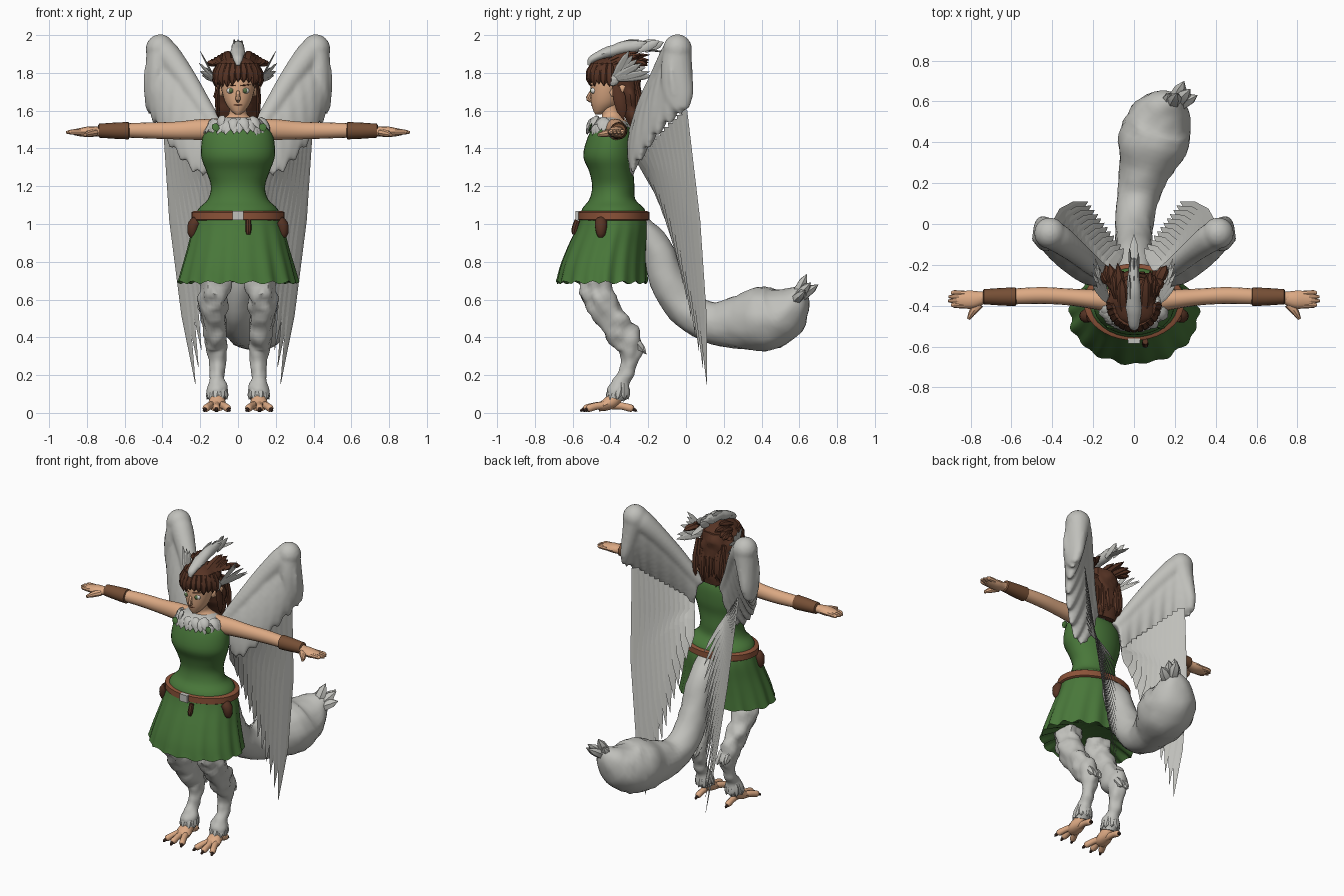
import bpy, bmesh, math, random
from mathutils import Vector, noise

random.seed(4)
V = Vector
TAU = 2 * math.pi
X, Y, Z = V((1, 0, 0)), V((0, 1, 0)), V((0, 0, 1))


def material(name, rgb):
    m = bpy.data.materials.new(name)
    m.diffuse_color = (*rgb, 1)
    return m


GREY = material("feather grey", (.53, .53, .50))
GREEN = material("dress green", (.066, .185, .042))
SKIN = material("skin", (.72, .40, .23))
HAIR = material("dark brown", (.095, .034, .018))
LEATHER = material("cuff leather", (.18, .078, .036))
BELT = material("belt leather", (.26, .085, .04))
DARK = material("claw dark", (.05, .025, .018))
IRIS = material("eye green", (.10, .17, .06))
WHITE = material("eye white", (.75, .75, .72))


def catmull(pts, k):
    """Smoothly resample a row of vectors or tuples."""
    p = [V(q) for q in pts]
    p = [p[0] * 2 - p[1]] + p + [p[-1] * 2 - p[-2]]
    out = []
    for i in range(1, len(p) - 2):
        a, b, c, d = p[i - 1:i + 3]
        for j in range(k):
            t = j / k
            out.append(b + (c - a) * (.5 * t) + (a * 2 - b * 5 + c * 4 - d) * (.5 * t * t)
                       + (b * 3 - a - c * 3 + d) * (.5 * t ** 3))
    return out + [p[-2]]


def sweep(pts, side=X, n=16, k=4, flat=False, bump=0, phase=0, shape=None):
    """Rings along (x, y, z, radius_a, radius_b) points."""
    q = catmull(pts, k)
    rings = []
    for i, s in enumerate(q):
        c = V(s[:3])
        t = Z if flat else (V(q[min(i + 1, len(q) - 1)][:3]) - V(q[max(i - 1, 0)][:3])).normalized()
        a = (side - t * side.dot(t)).normalized()
        b = t.cross(a)
        ring = []
        for j in range(n):
            u = TAU * j / n + phase
            f = shape(u, i / (len(q) - 1)) if shape else 1
            d = (a * (math.cos(u) * max(s[3], .001)) + b * (math.sin(u) * max(s[4], .001))) * f
            if bump:
                d *= 1 + bump * noise.noise((c + d) * 17)
            ring.append(c + d)
        rings.append(ring)
    return rings


def ball(c, rx, ry, rz, n=16, bump=0):
    m = n // 2
    arcs = [math.pi * i / m for i in range(m + 1)]
    return sweep([(c[0], c[1], c[2] - rz * math.cos(a), rx * math.sin(a), ry * math.sin(a)) for a in arcs],
                 n=n, k=1, flat=True, bump=bump)


def blade(root, tip, w, side=X, th=.003, bend=(0, 0, 0)):
    """Pointed feather or tuft."""
    r, t = V(root), V(tip)
    row = [(*(r.lerp(t, f) + V(bend) * (4 * f * (1 - f))), w * g, max(th * g, .0006))
           for f, g in ((0, .6), (.4, 1), (.75, .8), (1, .02))]
    return sweep(row, side, n=6, k=1)


def build(name, lofts, mat, mirror=False, smooth=40, fuse=0):
    bm = bmesh.new()
    for rings in lofts:
        vs = [[bm.verts.new(p) for p in r] for r in rings]
        n = len(vs[0])
        for a, b in zip(vs, vs[1:]):
            for j in range(n):
                bm.faces.new((a[j], a[(j + 1) % n], b[(j + 1) % n], b[j]))
        bm.faces.new(vs[0][::-1])
        bm.faces.new(vs[-1])
    bmesh.ops.recalc_face_normals(bm, faces=bm.faces)
    me = bpy.data.meshes.new(name)
    bm.to_mesh(me)
    bm.free()
    me.materials.append(mat)
    ob = bpy.data.objects.new(name, me)
    bpy.context.collection.objects.link(ob)
    if fuse:
        r = ob.modifiers.new("fuse", 'REMESH')
        r.mode, r.voxel_size, r.use_smooth_shade = 'VOXEL', fuse, True
        ob.modifiers.new("soften", 'SMOOTH').iterations = 4
    if mirror:
        ob.modifiers.new("mirror", 'MIRROR')
    if smooth:
        bpy.ops.object.select_all(action='DESELECT')
        ob.select_set(True)
        bpy.context.view_layer.objects.active = ob
        bpy.ops.object.shade_smooth_by_angle(angle=math.radians(smooth))


# dress: bodice and pleated skirt, folded in at the hem
build("bodice", [sweep([(0, -.39, 1.53, .155, .09), (0, -.395, 1.46, .188, .125), (0, -.405, 1.36, .195, .139),
                        (0, -.395, 1.28, .168, .118), (0, -.385, 1.2, .143, .112), (0, -.39, 1.13, .16, .122),
                        (0, -.385, 1.08, .21, .165), (0, -.385, 1.02, .23, .18)], n=32, flat=True)], GREEN)
pleat = lambda u, f: 1 + f * (.024 * math.sin(17 * u) + .016 * math.sin(11 * u + 1))
skirt = sweep([(0, -.385, 1.05, .225, .172), (0, -.39, .98, .242, .19), (0, -.415, .88, .265, .21),
               (0, -.435, .78, .292, .228), (0, -.445, .69, .315, .24)], n=96, flat=True, shape=pleat)
for j, p in enumerate(skirt[-1]):
    p.z += .008 * math.sin(j * 1.1)
skirt.append([V((p.x * .9, -.44 + (p.y + .44) * .9, p.z + .015)) for p in skirt[-1]])
skirt.append([V((p.x * .6, -.43 + (p.y + .43) * .6, .75)) for p in skirt[-1]])
build("skirt", [skirt], GREEN)

# belt, buckle and pouches
build("belt", [sweep([(0, -.382, z, .236 + d, .178 + d) for z, d in
                      ((1.018, 0), (1.024, .01), (1.062, .01), (1.068, 0))], n=40, k=1, flat=True)], BELT)
build("buckle", [sweep([(0, -.572, 1.02, .04, .018), (0, -.572, 1.068, .04, .018)],
                       n=4, k=1, flat=True, phase=TAU / 8)], GREY, smooth=0)
build("side_pouches", [sweep([(.215, -.45, 1.015, .03, .03), (.235, -.45, .995, .032, .034),
                              (.24, -.45, .95, .026, .026), (.238, -.45, .93, .014, .014)], n=10, k=2)], HAIR, True)
build("front_pouch", [sweep([(.055, -.575, 1.02, .014, .015), (.055, -.59, .97, .016, .017),
                             (.055, -.592, .945, .01, .01)], n=8, k=2)], HAIR)

# upper chest, neck and head
build("chest_and_neck", [sweep([(0, -.385, 1.46, .165, .09), (0, -.38, 1.53, .14, .075), (0, -.39, 1.57, .06, .055),
                                (0, -.405, 1.61, .045, .045), (0, -.41, 1.68, .045, .045)], n=20, flat=True)], SKIN)
build("head", [sweep([(0, -.465, 1.58, .012, .015), (0, -.45, 1.598, .036, .04), (0, -.43, 1.64, .066, .072),
                      (0, -.42, 1.7, .085, .086), (0, -.41, 1.76, .092, .095), (0, -.4, 1.83, .08, .09),
                      (0, -.4, 1.87, .03, .04)], n=24, flat=True),
               sweep([(0, -.497, 1.71, .008, .006), (0, -.511, 1.68, .011, .012), (0, -.516, 1.662, .014, .013),
                      (0, -.495, 1.648, .008, .008)], n=8, k=2)], SKIN)
build("ears", [blade((.08, -.40, 1.69), (.118, -.32, 1.73), .028, Z, .008)], SKIN, True)
build("eyes", [ball((.038, -.488, 1.706), .022, .018, .017, 12)], WHITE, True)
build("irises", [ball((.038, -.499, 1.706), .013, .010, .013, 10)], IRIS, True)
build("eyebrows", [blade((.015, -.506, 1.733), (.065, -.483, 1.738), .005, Z, .004)], HAIR, True)
build("mouth", [sweep([(-.022, -.493, 1.632, .003, .004), (0, -.499, 1.629, .004, .004),
                       (.022, -.493, 1.632, .003, .004)], Y, n=6)], BELT)

# hair: cap, curtain down the back, fringe and loose locks
hair = [ball((0, -.385, 1.81), .118, .125, .075, 24, .22),
        sweep([(0, -.34, 1.84, .09, .08), (0, -.325, 1.76, .116, .09), (0, -.305, 1.65, .112, .06),
               (0, -.285, 1.57, .10, .045), (0, -.275, 1.5, .07, .025)], n=28, flat=True, bump=.3)]
for i in range(13):
    a = math.pi * (1 + (i + .5) / 13)
    c, s = math.cos(a), math.sin(a)
    hair.append(blade((.10 * c, -.39 + .105 * s, 1.85), (.122 * c, -.39 + .125 * s, random.uniform(1.72, 1.755)),
                      .026, V((-s, c, 0)), .016, (.012 * c, .012 * s, 0)))
for i in range(11):
    x = (i - 5) * .02
    hair.append(blade((x, -.27, 1.78), (x * 1.0, -.25 + random.uniform(-.02, .01), random.uniform(1.45, 1.55)),
                      .022, X, .016, (0, .015, 0)))
for s in (-1, 1):
    hair.append(blade((s * .098, -.37, 1.75), (s * .1, -.33, 1.55), .034, Y, .014, (s * .012, 0, 0)))
    for i in range(6):
        hair.append(blade((s * (.05 + .012 * i), -.44 + .03 * i, 1.845),
                          (s * (.06 + .02 * i), -.25 + random.uniform(-.05, .07), 1.91 - .014 * i),
                          .03, X, .02, (0, 0, .01)))
build("hair", hair, HAIR)

# crest and temple feathers
crest = [sweep([(0, -.515, 1.84, .01, .008), (0, -.49, 1.88, .032, .022), (0, -.38, 1.92, .036, .03),
                (0, -.27, 1.94, .032, .032), (0, -.17, 1.955, .012, .012)], n=12, bump=.25)]
for i in range(7):
    x = (i % 3 - 1) * .018
    crest.append(blade((x, -.40 + .03 * i, 1.92), (x * 1.2, -.25 + .022 * i, 1.975 - .006 * (i % 4)), .024, Z, .008))
crest.append(blade((0, -.25, 1.93), (0, -.05, 1.90), .022, X, .006))
build("crest", crest, GREY)
temple = [ball((.118, -.39, 1.768), .018, .038, .038, 12)]
for i in range(7):
    temple.append(blade((.12, -.385, 1.765), (.19 + .018 * math.sin(i * 2.5), -.17 - .022 * i, 1.785 + .022 * i),
                        .022, V((.5, 0, 1)), .005))
build("temple_feathers", temple, GREY, True, 0)

# ragged fur collar with small leaves
collar = [ball((0, -.405, 1.52), .16, .115, .048, 28, .35)]
for i in range(26):
    a = math.pi * (.97 + 1.06 * i / 25)
    c, s = math.cos(a), math.sin(a)
    z = random.uniform(-.02, .02)
    collar.append(blade((.13 * c, -.40 + .09 * s, 1.55 + z), (.172 * c + z, -.40 + .13 * s, 1.485 + z),
                        .028, V((-s, c, 0)), .012, (0, 0, .012)))
build("fur_collar", collar, GREY)
build("collar_leaves", [blade((x, y, 1.53), (x + .015, y - .014, 1.49), .02, X, .006)
                        for x, y in ((.125, -.50), (-.125, -.50))], GREEN)

# arms, cuffs and hands
build("arms", [sweep([(.1, -.375, 1.50, .06, .058), (.2, -.368, 1.50, .048, .055), (.32, -.357, 1.495, .041, .047),
                      (.45, -.35, 1.495, .041, .043), (.6, -.355, 1.495, .038, .037),
                      (.76, -.36, 1.49, .028, .024)], Y)], SKIN, True)
build("cuffs", [sweep([(x, -.356, 1.494, r, r) for x, r in ((.575, .036), (.58, .046), (.65, .043), (.735, .037), (.74, .029))],
                      Y, k=1)], LEATHER, True)
hand = [sweep([(.73, -.36, 1.49, .028, .024), (.79, -.37, 1.488, .044, .028), (.835, -.37, 1.486, .042, .022),
               (.87, -.37, 1.486, .036, .015)], Y, n=12),
        sweep([(.76, -.39, 1.485, .026, .02), (.79, -.43, 1.478, .018, .018), (.81, -.465, 1.472, .008, .009)], X, n=8)]
for i in range(4):
    y = -.40 + i * .02
    hand.append(sweep([(.83, y, 1.487, .014, .016), (.88, y + .003, 1.487, .013, .014),
                       ((.895, .91, .908, .895)[i], y + .004, 1.485, .006, .006)], Y, n=8, k=2))
build("hands", hand, SKIN, True)

# furry legs with tufted knees and ankles
leg = [sweep([(.11, -.46, .86, .09, .10), (.12, -.49, .70, .08, .076), (.13, -.445, .58, .072, .083),
              (.125, -.365, .46, .066, .08), (.115, -.295, .355, .058, .068), (.11, -.30, .27, .047, .046),
              (.11, -.325, .19, .04, .04), (.11, -.36, .12, .053, .056), (.11, -.375, .075, .05, .05)],
             n=28, k=6, bump=.35)]
for i in range(4):
    leg.append(blade((.085 + .018 * i, -.29, .41), (.085 + .018 * i, -.21 - .01 * (i % 2), .31 + .01 * (i % 2)), .022, X, .025))
for i in range(9):
    c, s = math.cos(TAU * i / 9), math.sin(TAU * i / 9)
    leg.append(blade((.11 + .035 * c, -.35 + .035 * s, .16), (.11 + .055 * c, -.365 + .06 * s, .07),
                     .024, V((-s, c, 0)), .014))
build("legs", leg, GREY, True)

# clawed feet
foot = [sweep([(.11, -.365, .12, .036, .036), (.11, -.385, .07, .042, .042), (.112, -.43, .04, .05, .03),
               (.113, -.465, .03, .04, .022)], n=12)]
claws = []
for x0, y0, x1, y1 in ((.09, -.43, .055, -.52), (.113, -.44, .115, -.53), (.135, -.43, .17, -.515), (.11, -.39, .112, -.29)):
    d = V((x1 - x0, y1 - y0, 0)).normalized()
    foot.append(sweep([(x0, y0, .04, .022, .022), ((x0 + x1) / 2, (y0 + y1) / 2, .036, .019, .02),
                       (x1, y1, .024, .019, .02), (x1 + d.x * .012, y1 + d.y * .012, .02, .008, .009)], n=10))
    claws.append(blade((x1, y1, .026), (x1 + d.x * .032, y1 + d.y * .032, .008), .011, X, .011))
build("feet", foot, SKIN, True)
build("claws", claws, DARK, True)

# bushy tail with a tufted tip
tail = [sweep([(0, -.24, 1.0, .07, .05), (0, -.16, .88, .085, .08), (0, -.10, .71, .09, .095),
               (0, -.01, .565, .092, .10), (.015, .11, .485, .10, .105), (.05, .25, .475, .125, .135),
               (.09, .39, .495, .17, .17), (.125, .50, .525, .158, .155), (.165, .57, .585, .115, .095),
               (.195, .605, .635, .06, .045), (.205, .62, .655, .03, .02)], n=28, bump=.08)]
for x, y, z in ((.21, .64, .735), (.245, .70, .68), (.31, .63, .645), (.275, .66, .69), (.17, .64, .69)):
    tail.append(blade((.18, .565, .585), (x, y, z), .038, X, .03))
build("tail", tail, GREY)

# wing coverts: padded sheet from shoulder blade to raised wrist, scalloped below
lead = catmull([(.10, -.28, 1.50), (.19, -.21, 1.66), (.28, -.13, 1.81), (.36, -.06, 1.93), (.43, -.04, 1.94), (.46, -.03, 1.86)], 8)
trail = catmull([(.15, -.285, 1.26), (.22, -.27, 1.28), (.31, -.20, 1.38), (.39, -.12, 1.49), (.45, -.03, 1.58), (.475, .01, 1.62)], 8)
out = V((.62, -.78, 0))
rings = []
for i, (a, b) in enumerate(zip(lead, trail)):
    f = i / (len(lead) - 1)
    b = b + Z * (.022 * math.sin(i * 1.25))
    th = (.05 + .04 * f) * min(1, (1 - f) * 4 + .6)
    rings.append([(a + b) / 2 + (a - b) / 2 * math.cos(u)
                  + out * (th * math.sin(u) * (.8 + .2 * math.cos(u)) + .03 * math.sin(math.pi * f) * (1 - math.cos(u)) / 2)
                  for u in (TAU * j / 20 for j in range(20))])
arm = sweep([(.09, -.28, 1.47, .03, .04), (.19, -.215, 1.63, .045, .05), (.28, -.14, 1.77, .055, .06),
             (.37, -.07, 1.89, .07, .07), (.41, -.045, 1.94, .06, .06)], Y)
droop = sweep([(.41, -.045, 1.92, .075, .075), (.43, -.05, 1.8, .062, .085), (.45, -.04, 1.68, .045, .08),
               (.46, -.03, 1.61, .03, .05)], X)
build("wing_coverts", [rings, arm, droop, ball((.412, -.045, 1.925), .078, .078, .08, 18)], GREY, True, 60, .011)

# long flight feathers hanging from the coverts
feathers = []
for i in range(12):
    f = i / 11
    root = V((.15, -.265, 1.36)).lerp(V((.385, -.01, 1.6)), f)
    tip = V((.05, -.12, 1.10)).lerp(V((.225, .11, .15)), f)
    tip.z = 1.10 - .95 * f ** 1.05
    feathers.append(blade(root, tip, .034 + .006 * f, V((.72, .69, 0)), .003, (.015 * f, .01, 0)))
build("flight_feathers", feathers, GREY, True, 0)
